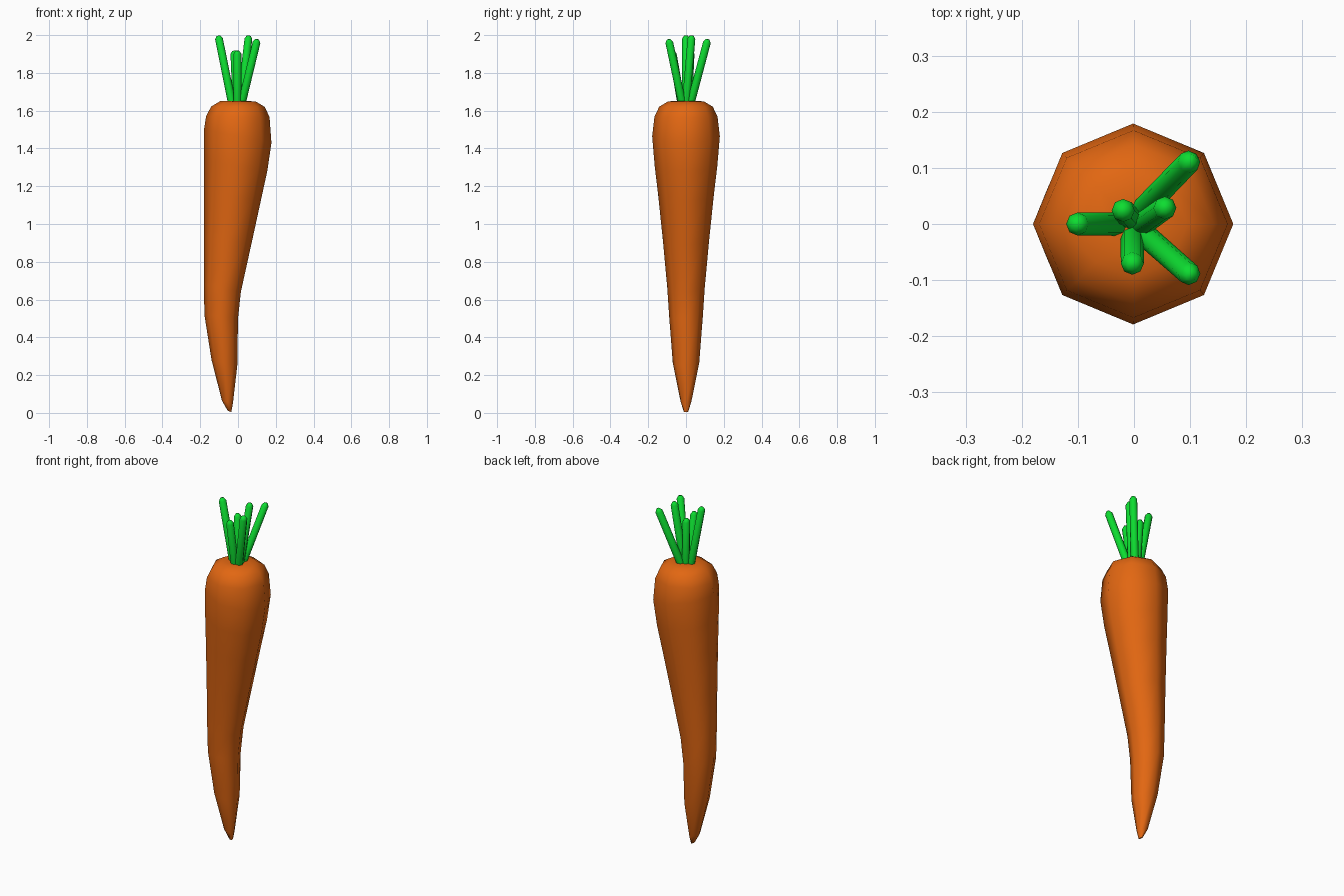
import bpy, bmesh, math
from mathutils import Vector

if "Cube" in bpy.data.objects:
    bpy.data.objects.remove(bpy.data.objects["Cube"])


def material(name, color):
    m = bpy.data.materials.new(name)
    m.diffuse_color = (*color, 1)
    m.use_nodes = True
    m.node_tree.nodes["Principled BSDF"].inputs["Base Color"].default_value = m.diffuse_color
    return m


ORANGE = material("carrot orange", (0.76, 0.135, 0.006))
GREEN = material("leaf green", (0.004, 0.72, 0.03))


def loft(name, rings, mat, angle):
    """Skin a list of closed rings of points and cap both ends."""
    bm = bmesh.new()
    loops = [[bm.verts.new(p) for p in ring] for ring in rings]
    n = len(loops[0])
    for a, b in zip(loops, loops[1:]):
        for i in range(n):
            j = (i + 1) % n
            bm.faces.new((a[i], a[j], b[j], b[i]))
    bm.faces.new(loops[0][::-1])
    bm.faces.new(loops[-1])
    bmesh.ops.recalc_face_normals(bm, faces=bm.faces)
    me = bpy.data.meshes.new(name)
    bm.to_mesh(me)
    bm.free()
    me.materials.append(mat)
    ob = bpy.data.objects.new(name, me)
    bpy.context.collection.objects.link(ob)
    bpy.ops.object.select_all(action='DESELECT')
    ob.select_set(True)
    bpy.context.view_layer.objects.active = ob
    bpy.ops.object.shade_smooth_by_angle(angle=math.radians(angle))
    return ob


def root_ring(xl, zl, xr, zr, ry, n=8):
    """Octagon through a left and a right silhouette point."""
    ring = []
    for i in range(n):
        a = 2 * math.pi * i / n
        c = math.cos(a)
        ring.append(((xl + xr) / 2 + c * (xr - xl) / 2, ry * math.sin(a),
                     (zl + zr) / 2 + c * (zr - zl) / 2))
    return ring


# Bent root: left x, left z, right x, right z, half depth
profile = [
    (-0.055, 0.012, -0.036, 0.004, 0.012),
    (-0.085, 0.065, -0.027, 0.050, 0.028),
    (-0.140, 0.280, -0.004, 0.250, 0.070),
    (-0.178, 0.520, 0.000, 0.500, 0.089),
    (-0.180, 0.680, 0.015, 0.640, 0.099),
    (-0.180, 0.930, 0.070, 0.890, 0.122),
    (-0.180, 1.180, 0.120, 1.120, 0.147),
    (-0.180, 1.340, 0.155, 1.280, 0.166),
    (-0.180, 1.500, 0.177, 1.430, 0.179),
    (-0.169, 1.570, 0.167, 1.565, 0.167),
    (-0.142, 1.622, 0.142, 1.620, 0.142),
    (-0.095, 1.650, 0.095, 1.648, 0.095),
    (-0.045, 1.652, 0.045, 1.652, 0.045),
]
loft("carrot_root", [root_ring(*p) for p in profile], ORANGE, 60)


# Splayed stems: base x, y and tip x, y, z
stems = [
    (0.015, 0.025, 0.102, 0.115, 1.98),
    (0.015, 0.000, 0.057, 0.030, 2.00),
    (0.020, -0.020, 0.102, -0.092, 1.98),
    (-0.003, -0.025, -0.003, -0.073, 1.92),
    (-0.032, 0.000, -0.104, 0.000, 2.00),
    (-0.008, 0.012, -0.020, 0.025, 1.92),
]
for k, (bx, by, tx, ty, tz) in enumerate(stems):
    base, tip = Vector((bx, by, 1.64)), Vector((tx, ty, tz - 0.003))
    axis = (tip - base).normalized()
    u = axis.cross(Vector((0, 1, 0))).normalized()
    v = axis.cross(u)
    rings = []
    for back, r in ((None, 0.021), (0.016, 0.0205), (0.0, 0.010)):
        c = base if back is None else tip - axis * back
        rings.append([c + r * (math.cos(i * math.pi / 4) * u + math.sin(i * math.pi / 4) * v)
                      for i in range(8)])
    loft(f"stem_{k + 1}", rings, GREEN, 60)
